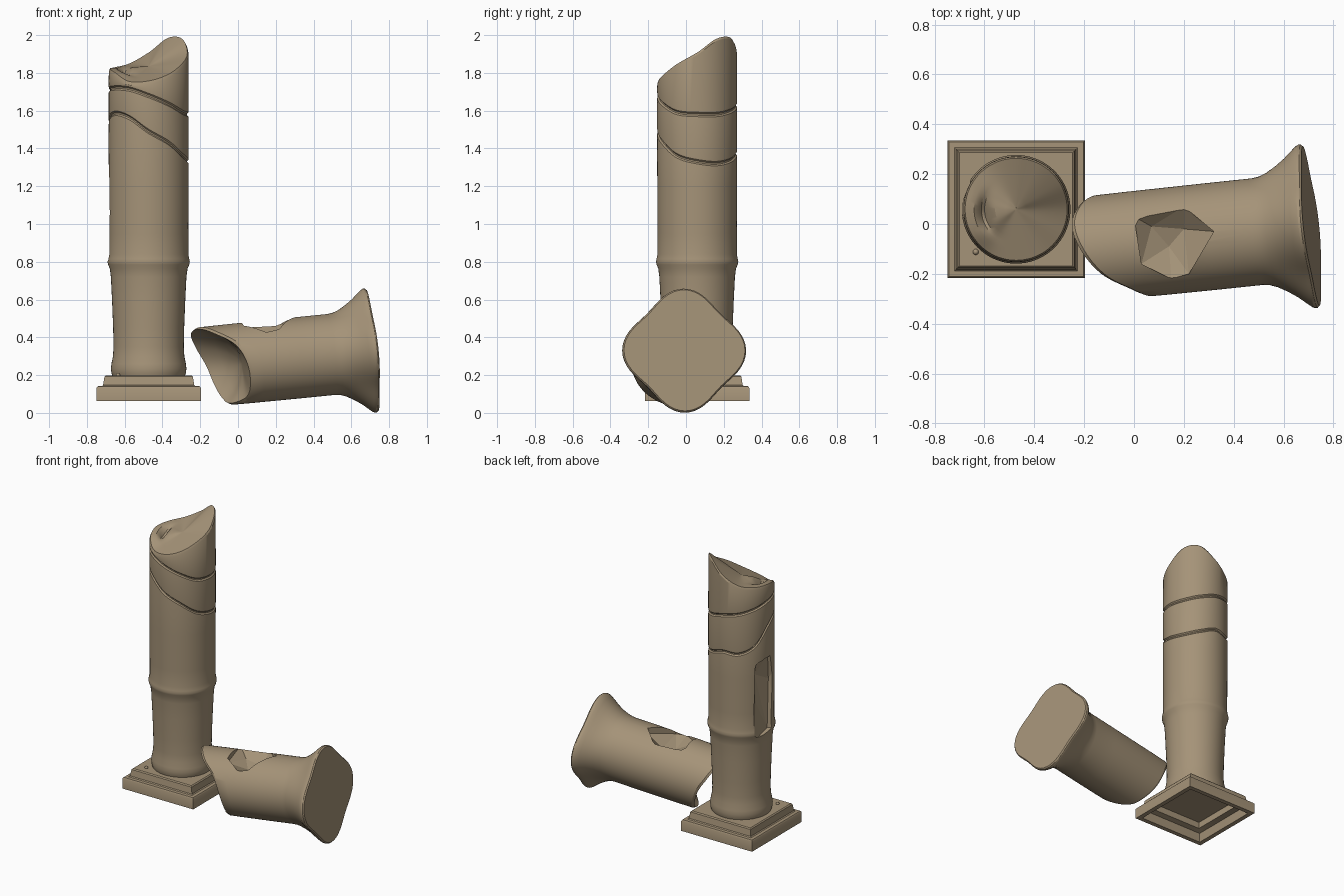
import bpy, bmesh, math
from mathutils import Vector, Matrix

if "Cube" in bpy.data.objects:
    bpy.data.objects.remove(bpy.data.objects["Cube"])

N = 72  # sides of the round parts
stone = bpy.data.materials.new("tan stone")
stone.diffuse_color = (0.376, 0.292, 0.188, 1)
stone.use_nodes = True
stone.node_tree.nodes["Principled BSDF"].inputs["Base Color"].default_value = stone.diffuse_color


def around(table, i):
    """Smooth closed interpolation of evenly spaced values at side i."""
    n = len(table)
    t = i / N * n
    k, f = int(t), t - int(t)
    a, b, c, d = (table[(k + j) % n] for j in (-1, 0, 1, 2))
    return b + 0.5 * f * (c - a + f * (2*a - 5*b + 4*c - d + f * (3*(b - c) + d - a)))


def finish(bm, name, angle=35):
    bmesh.ops.recalc_face_normals(bm, faces=bm.faces)
    me = bpy.data.meshes.new(name)
    bm.to_mesh(me)
    bm.free()
    ob = bpy.data.objects.new(name, me)
    bpy.context.collection.objects.link(ob)
    me.materials.append(stone)
    smooth(ob, angle)
    return ob


def smooth(ob, angle):
    bpy.ops.object.select_all(action='DESELECT')
    ob.select_set(True)
    bpy.context.view_layer.objects.active = ob
    bpy.ops.object.shade_smooth_by_angle(angle=math.radians(angle))


def loft(name, rings, angle=35, cap_end=True):
    """Skin a list of equal-length point rings and close both ends."""
    bm = bmesh.new()
    vs = [[bm.verts.new(p) for p in r] for r in rings]
    n = len(rings[0])
    for a, b in zip(vs, vs[1:]):
        for i in range(n):
            j = (i + 1) % n
            bm.faces.new((a[i], a[j], b[j], b[i]))
    bm.faces.new(vs[0][::-1])
    bm.faces.new(vs[-1])
    return finish(bm, name, angle)


def chip(ob, points, name, angle):
    """Knock a faceted piece out of ob with the hull of a few points."""
    bm = bmesh.new()
    for p in points:
        bm.verts.new(p)
    bmesh.ops.convex_hull(bm, input=bm.verts)
    cutter = finish(bm, name, 1)
    cutter.hide_render = True
    mod = ob.modifiers.new("chip", 'BOOLEAN')
    mod.operation, mod.object, mod.solver = 'DIFFERENCE', cutter, 'EXACT'
    bpy.context.view_layer.objects.active = ob
    bpy.ops.object.modifier_apply(modifier=mod.name)
    bpy.data.objects.remove(cutter)
    smooth(ob, angle)


CX, CY = -0.473, 0.059
ANG = [2 * math.pi * i / N for i in range(N)]

# Square stepped plinth, hollow underneath
steps = [(.20, .175), (.20, .13), (.235, .12), (.245, .063), (.276, .063), (.276, .132),
         (.27, .141), (.247, .142), (.241, .148), (.234, .192), (.227, .199)]
loft("plinth", [[(CX + sx * h, CY + sy * h, z) for sx, sy in
                 ((1, 1), (-1, 1), (-1, -1), (1, -1))] for h, z in steps])

# Standing column: plain lower rows, two wavy cracks, slanted broken top (values every 30 degrees)
crack_low = [1.33, 1.32, 1.34, 1.375, 1.37, 1.42, 1.54, 1.585, 1.565, 1.49, 1.43, 1.36]
crack_high = [1.58, 1.58, 1.60, 1.63, 1.65, 1.68, 1.71, 1.72, 1.715, 1.68, 1.635, 1.59]
rim = [1.91, 1.985, 1.99, 1.91, 1.85, 1.83, 1.822, 1.80, 1.752, 1.755, 1.79, 1.85]


def row(r, zf):
    return [(CX + r * math.cos(a), CY + r * math.sin(a), zf(i)) for i, a in enumerate(ANG)]


rows = [row(r, lambda i, z=z: z) for r, z in (
    (.19, .19), (.197, .21), (.2, .235), (.197, .26), (.189, .3), (.186, .35), (.188, .45),
    (.194, .6), (.200, .72), (.206, .765), (.215, .785), (.218, .8), (.215, .815),
    (.210, .84), (.21, .95), (.211, 1.1), (.211, 1.2))]
for crack in (crack_low, crack_high):
    for r, dz in ((.212, -.022), (.211, -.012), (.203, -.004), (.203, .004), (.211, .012), (.212, .022)):
        rows.append(row(r, lambda i: around(crack, i) + dz))
rows.append(row(.211, lambda i: around(rim, i) - .015))


def top(f):
    def z(i):  # dip behind the loose lump on the left edge
        dip = .05 * math.exp(-((i / N * 360 - 190) / 28) ** 2 - ((f - .62) / .1) ** 2)
        return 1.835 + (around(rim, i) - 1.835) * f - dip
    return z


for f in (.97, .9, .8, .72, .66, .6, .52, .4, .2, .03):
    rows.append(row(.211 * f, top(f)))
column = loft("standing_column", rows, 32)
chip(column, [(-.75, .30, .76), (-.75, .0, .82), (-.66, .04, .80), (-.66, .19, .76), (-.635, .13, 1.0),
              (-.655, .02, 1.14), (-.625, .13, 1.2), (-.66, .17, 1.29), (-.67, .05, 1.32),
              (-.75, .0, 1.3), (-.75, .30, 1.28)], "column_chip", 28)

# Little stud on the plinth
bm = bmesh.new()
bmesh.ops.create_uvsphere(bm, u_segments=12, v_segments=8, radius=.012,
                          matrix=Matrix.Translation((-.635, -.112, .2)))
finish(bm, "stud")

# Fallen capital: round shaft flaring to a rounded-square flat end, hollowed broken end
d = Vector((1, .105, .1)).normalized()
u = Vector((-.105, 1, 0)).normalized()
v = d.cross(u)
C = Vector((.711, -.008, .331))
broken = [-.87, -.92, -.95, -.92, -.85, -.74, -.69, -.68, -.70, -.78, -.81, -.84]


def ring(rf, sf):
    return [C + d * sf(i) + (u * math.cos(a) + v * math.sin(a)) * rf(a) for i, a in enumerate(ANG)]


rings = []
for f, k in ((.03, 0), (.3, .08), (.55, .25), (.75, .5), (.9, .8), (.97, .97)):  # dished break
    rings.append(ring(lambda a: .21 * f, lambda i: -.70 * (1 - k) + around(broken, i) * k))
rings.append(ring(lambda a: .213, lambda i: around(broken, i) + .02))
rings.append(ring(lambda a: .214, lambda i: around(broken, i) * .6 - .2))
for s, r, q in ((-.4, .215, 0), (-.22, .215, 0), (-.19, .218, .001), (-.16, .226, .004),
                (-.12, .243, .01), (-.08, .265, .016), (-.05, .286, .021), (-.03, .299, .025),
                (-.018, .304, .026), (-.008, .303, .026), (0, .296, .026)):
    rings.append(ring(lambda a: r + q * math.cos(4 * a), lambda i: s))
capital = loft("fallen_capital", rings, 40)
outline = [(0, .03), (.05, .05), (.2, .07), (.32, -.03), (.22, -.2), (.15, -.22), (.03, -.16)]
chip(capital, [(x, y, z) for x, y in outline for z in (.47 if y > -.1 else .43, .62)]
     + [(.14, -.09, .385), (.2, -.02, .40), (.07, -.01, .41)], "capital_chip", 28)
